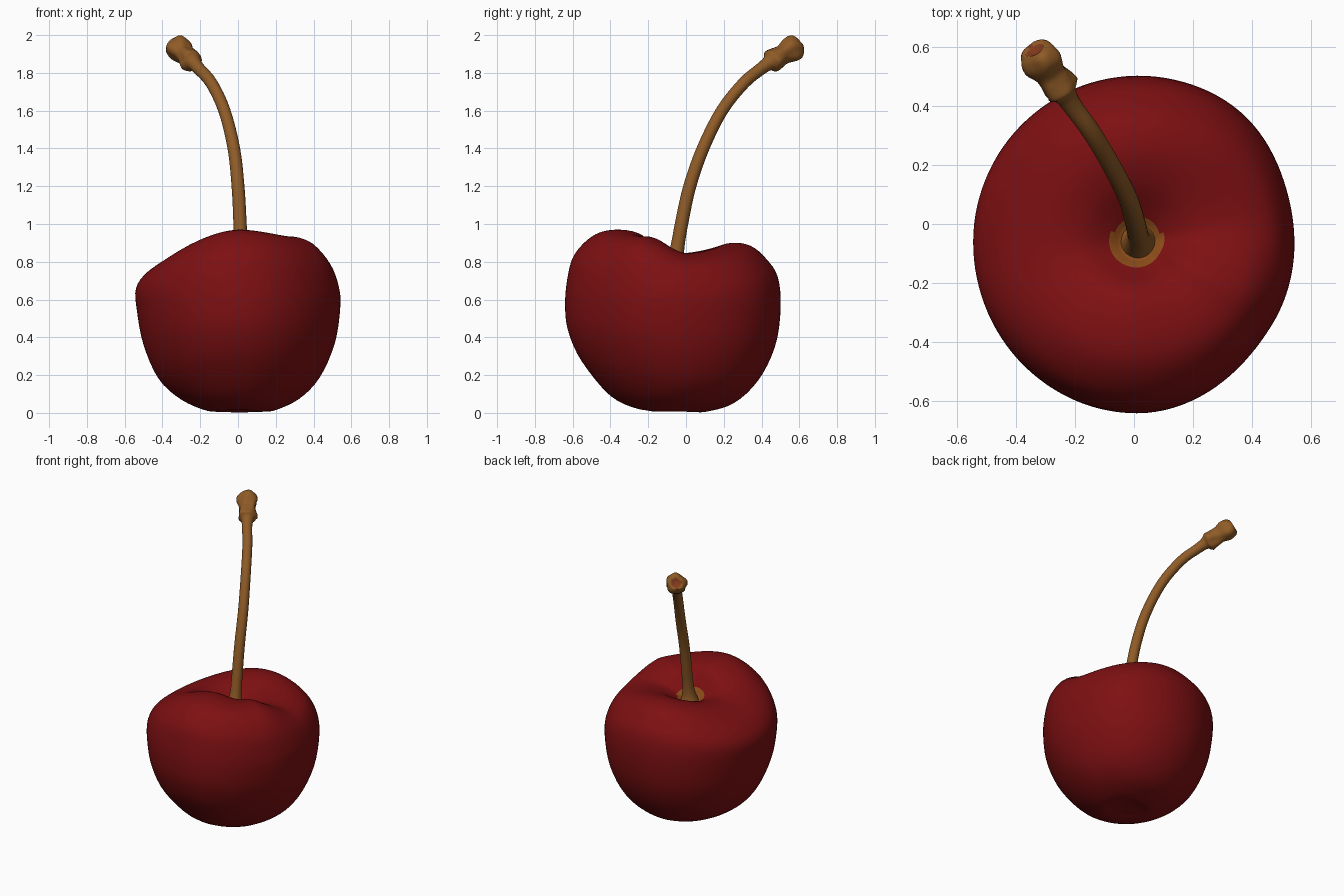
import bpy, bmesh, math, random
from mathutils import Vector

if "Cube" in bpy.data.objects:
    bpy.data.objects.remove(bpy.data.objects["Cube"])

random.seed(4)

def material(name, rgb):
    m = bpy.data.materials.new(name)
    m.diffuse_color = (*rgb, 1)
    m.use_nodes = True
    m.node_tree.nodes["Principled BSDF"].inputs["Base Color"].default_value = m.diffuse_color
    return m

RED = material("cherry red", (0.205, 0.005, 0.006))
ORANGE = material("stem socket orange", (0.27, 0.075, 0.010))
BROWN = material("stem brown", (0.275, 0.105, 0.02))
RUST = material("cut end rust", (0.23, 0.045, 0.012))

def catmull(points, steps):
    """Smooth curve through tuples of any size."""
    pts = [Vector(p) for p in points]
    out = []
    for i in range(len(pts) - 1):
        a, b, c, d = pts[max(i - 1, 0)], pts[i], pts[i + 1], pts[min(i + 2, len(pts) - 1)]
        for k in range(steps):
            t = k / steps
            out.append(0.5 * (2 * b + (c - a) * t + (2 * a - 5 * b + 4 * c - d) * t * t
                              + (3 * b - a - 3 * c + d) * t ** 3))
    return out + [pts[-1]]

def skin(name, rings, start, end, mats):
    """Closed surface through rings of points, closed by a point at each end."""
    bm = bmesh.new()
    rows = [[bm.verts.new(p) for p in r] for r in rings]
    n = len(rows[0])
    for r0, r1 in zip(rows, rows[1:]):
        for j in range(n):
            bm.faces.new((r0[j], r0[(j + 1) % n], r1[(j + 1) % n], r1[j]))
    for row, tip in ((rows[0], start), (rows[-1], end)):
        v = bm.verts.new(tip)
        for j in range(n):
            bm.faces.new((row[j], row[(j + 1) % n], v))
    bmesh.ops.recalc_face_normals(bm, faces=bm.faces)
    me = bpy.data.meshes.new(name)
    bm.to_mesh(me)
    bm.free()
    for m in mats:
        me.materials.append(m)
    for p in me.polygons:
        p.use_smooth = True
    ob = bpy.data.objects.new(name, me)
    bpy.context.collection.objects.link(ob)
    return ob

# Fruit: (radius, height) profiles at several bearings, blended around the axis
CX, CY = 0.01, -0.06
front = [(.10, .025), (.19, .02), (.34, .09), (.49, .27), (.56, .42), (.58, .55), (.57, .70),
         (.53, .84), (.42, .945), (.29, .97), (.17, .94), (.10, .85), (.06, .79)]
front_right = [(.10, .015), (.18, .01), (.31, .08), (.43, .22), (.51, .40), (.535, .56), (.53, .68),
               (.50, .80), (.42, .905), (.30, .935), (.18, .91), (.10, .84), (.06, .79)]
right = [(.10, .015), (.17, .01), (.31, .07), (.42, .18), (.50, .36), (.53, .56), (.52, .67),
         (.47, .775), (.39, .825), (.29, .845), (.19, .84), (.11, .81), (.06, .78)]
back = [(.10, .01), (.16, .005), (.31, .05), (.44, .17), (.53, .35), (.56, .55), (.545, .72),
        (.48, .82), (.40, .885), (.30, .90), (.20, .87), (.12, .82), (.06, .78)]
left = [(.10, .015), (.17, .01), (.31, .07), (.43, .18), (.51, .36), (.545, .54), (.55, .66),
        (.49, .745), (.39, .805), (.29, .84), (.19, .84), (.11, .81), (.06, .78)]
keys = [(-90, front), (-32, front_right), (14, right), (90, back), (178, left), (270, front)]
keys = [(a, catmull(p, 4)) for a, p in keys]

SEG = 112
columns = []
for j in range(SEG):
    ang = -90 + 360 * j / SEG
    for (a0, p0), (a1, p1) in zip(keys, keys[1:]):
        if a0 <= ang < a1:
            t = (ang - a0) / (a1 - a0)
            s = t * t * (3 - 2 * t)
            gain = 1 + 0.03 * math.exp(-((ang - 48) / 25) ** 2)
            c, sn = math.cos(math.radians(ang)), math.sin(math.radians(ang))
            columns.append([(CX + q.x * gain * c, CY + q.x * gain * sn, q.y)
                            for q in (u.lerp(v, s) for u, v in zip(p0, p1))])
rings = [[col[i] for col in columns] for i in range(len(columns[0]))]
fruit = skin("cherry_fruit", rings, (CX, CY, .028), (CX, CY, .765), [RED, ORANGE])
# orange ring at the bottom of the hollow
for p in fruit.data.polygons:
    c = p.center
    if c.z > .5 and math.hypot(c.x - CX, c.y - CY) < .088:
        p.material_index = 1

# Stem: x, y, z, radius along its bend, swelling into a knobbly end
path = [(.015, -.06, .76), (.015, -.058, .80), (.015, -.045, .88), (.010, -.02, 1.02),
        (.0, .02, 1.20), (-.022, .09, 1.40), (-.072, .19, 1.60), (-.14, .305, 1.745),
        (-.205, .395, 1.82), (-.232, .436, 1.850), (-.246, .456, 1.862), (-.268, .488, 1.883),
        (-.286, .515, 1.900), (-.310, .551, 1.923), (-.328, .579, 1.941), (-.338, .594, 1.951)]
radii = [.07, .05, .037, .035, .034, .033, .032, .032, .033, .040, .060, .055, .052, .067, .060, .042]

def tube(name, pts, steps, sides, bump_from, mats):
    line = catmull(pts, steps)
    out = []
    lumps = [random.uniform(0, 6.28) for _ in range(3)]
    for i, q in enumerate(line):
        a, b = line[max(i - 1, 0)], line[min(i + 1, len(line) - 1)]
        d = Vector((b - a)[:3]).normalized()
        u = d.cross(Vector((1, 0, 0))).normalized()
        v = d.cross(u)
        ring = []
        for j in range(sides):
            th = math.tau * j / sides
            r = q[3]
            if i >= bump_from * steps:
                r *= 1 + .07 * math.sin(3 * th + lumps[0] + i * .25) + .05 * math.sin(5 * th + lumps[1] - i * .3)
            ring.append(Vector(q[:3]) + r * (math.cos(th) * u + math.sin(th) * v))
        out.append(ring)
    tip = Vector(line[-1][:3])
    # shallow dish at the broken end
    out.append([tip + (p - tip) * .7 - d * .008 for p in out[-1]])
    return skin(name, out, Vector(line[0][:3]), tip - d * .012, mats)

stem = tube("stem", [p + (r,) for p, r in zip(path, radii)], 4, 24, 10, [BROWN, RUST])
tip = Vector(path[-1][:3])
for p in stem.data.polygons:
    if (p.center - tip).length < .034:
        p.material_index = 1
